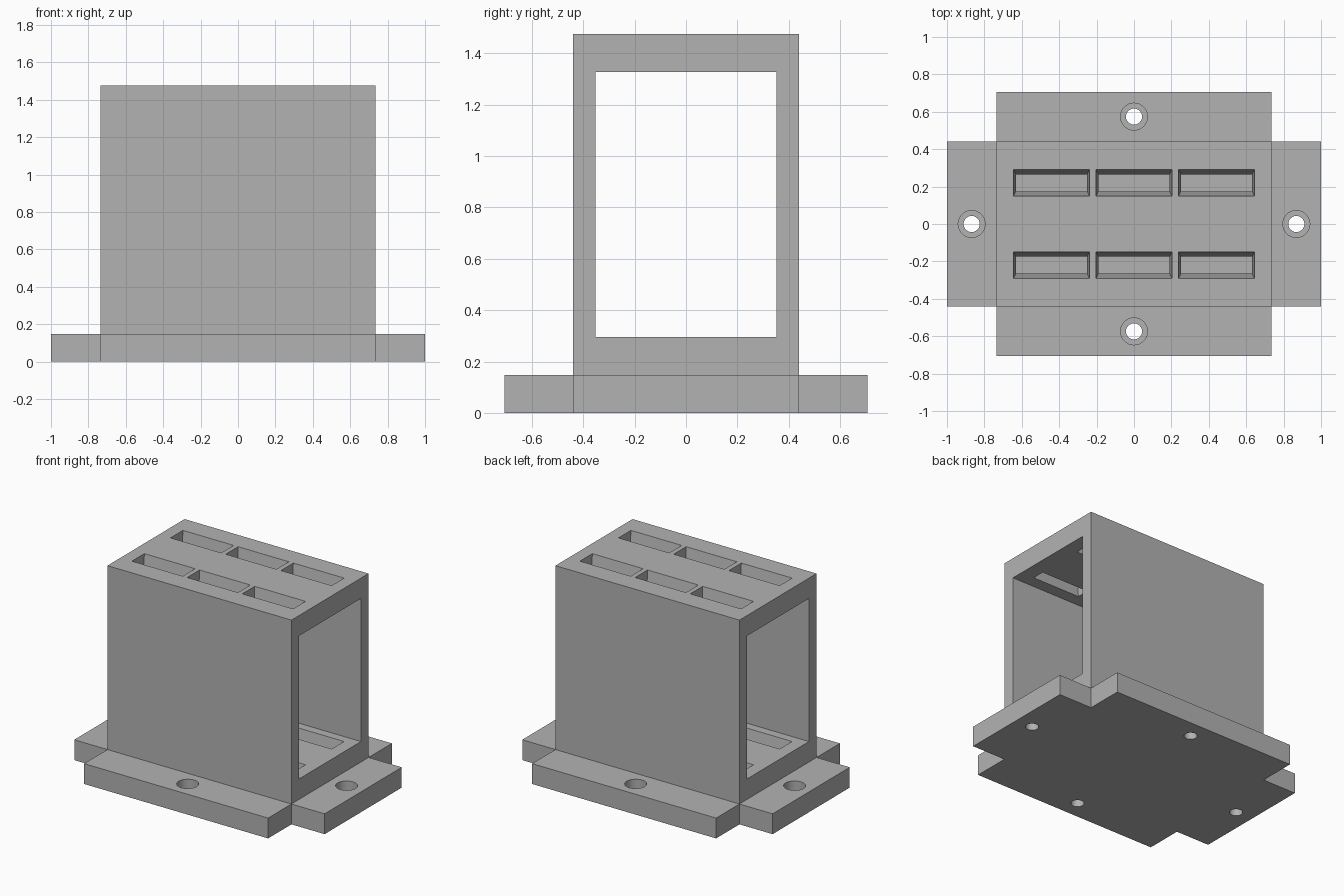
import bpy, bmesh

if "Cube" in bpy.data.objects:
    bpy.data.objects.remove(bpy.data.objects["Cube"], do_unlink=True)

BODY_X, BODY_Y, BODY_Z = 0.735, 0.44, 1.475
BASE_X, BASE_Y, BASE_Z = 1.0, 0.706, 0.147
FLOOR_Z, CEILING_Z = 0.295, 1.328

grey = bpy.data.materials.new("plain grey")
grey.use_nodes = True
colour = (0.45, 0.45, 0.45, 1)
grey.diffuse_color = colour
grey.node_tree.nodes["Principled BSDF"].inputs["Base Color"].default_value = colour


def make_object(name, bm):
    bmesh.ops.recalc_face_normals(bm, faces=bm.faces[:])
    mesh = bpy.data.meshes.new(name)
    bm.to_mesh(mesh)
    bm.free()
    mesh.materials.append(grey)
    obj = bpy.data.objects.new(name, mesh)
    bpy.context.collection.objects.link(obj)
    return obj


def loft(name, rings):
    """Closed solid through equal-length rings of points."""
    bm = bmesh.new()
    loops = [[bm.verts.new(p) for p in ring] for ring in rings]
    for a, b in zip(loops, loops[1:]):
        for i in range(len(a)):
            j = (i + 1) % len(a)
            bm.faces.new((a[i], a[j], b[j], b[i]))
    bm.faces.new(loops[0])
    bm.faces.new(loops[-1])
    return make_object(name, bm)


def rect(cx, cy, hx, hy, z):
    return [(cx + sx * hx, cy + sy * hy, z)
            for sx, sy in ((-1, -1), (1, -1), (1, 1), (-1, 1))]


def box(name, hx, hy, z0, z1):
    return loft(name, [rect(0, 0, hx, hy, z0), rect(0, 0, hx, hy, z1)])


def cylinder(name, x, y, radius, z0, z1):
    bm = bmesh.new()
    bmesh.ops.create_cone(bm, cap_ends=True, segments=48, radius1=radius,
                          radius2=radius, depth=z1 - z0)
    bmesh.ops.translate(bm, verts=bm.verts[:], vec=(x, y, (z0 + z1) / 2))
    return make_object(name, bm)


def combine(target, tool, operation):
    mod = target.modifiers.new(tool.name, "BOOLEAN")
    mod.operation = operation
    mod.solver = "EXACT"
    mod.object = tool
    bpy.context.view_layer.objects.active = target
    bpy.ops.object.modifier_apply(modifier=mod.name)
    bpy.data.objects.remove(tool, do_unlink=True)


# Cross-shaped mounting base
cross = []
for sx, sy in ((1, 1), (-1, 1), (-1, -1), (1, -1)):
    corner = [(BASE_X, BODY_Y), (BODY_X, BODY_Y), (BODY_X, BASE_Y)]
    if sx * sy < 0:
        corner.reverse()
    cross += [(sx * x, sy * y) for x, y in corner]
housing = loft("slotted_housing", [[(x, y, z) for x, y in cross] for z in (0, BASE_Z)])

# Upright body and its open side-to-side chamber
combine(housing, box("body", BODY_X, BODY_Y, 0, BODY_Z), "UNION")
combine(housing, box("chamber", 1.2, 0.353, FLOOR_Z, CEILING_Z), "DIFFERENCE")

# Tapered slots: through the top wall, and blind in the floor
for top, bottom in ((BODY_Z, CEILING_Z), (FLOOR_Z, BASE_Z)):
    over = 0.001
    for x in (-0.441, 0, 0.441):
        for y in (-0.22, 0.22):
            end = bottom - over if top == BODY_Z else bottom
            slot = loft("slot", [rect(x, y, 0.19, 0.045, end),
                                 rect(x, y, 0.203, 0.071, top + over)])
            combine(housing, slot, "DIFFERENCE")

# Counterbored screw holes, one per flange
for x, y in ((0.868, 0), (-0.868, 0), (0, 0.574), (0, -0.574)):
    combine(housing, cylinder("bolt_hole", x, y, 0.043, -0.1, 0.3), "DIFFERENCE")
    # the bore stops just above the flange
    combine(housing, cylinder("counterbore", x, y, 0.072, 0.074, BASE_Z + 0.05), "DIFFERENCE")

bpy.context.view_layer.objects.active = housing
housing.select_set(True)
bpy.ops.object.shade_smooth_by_angle()
